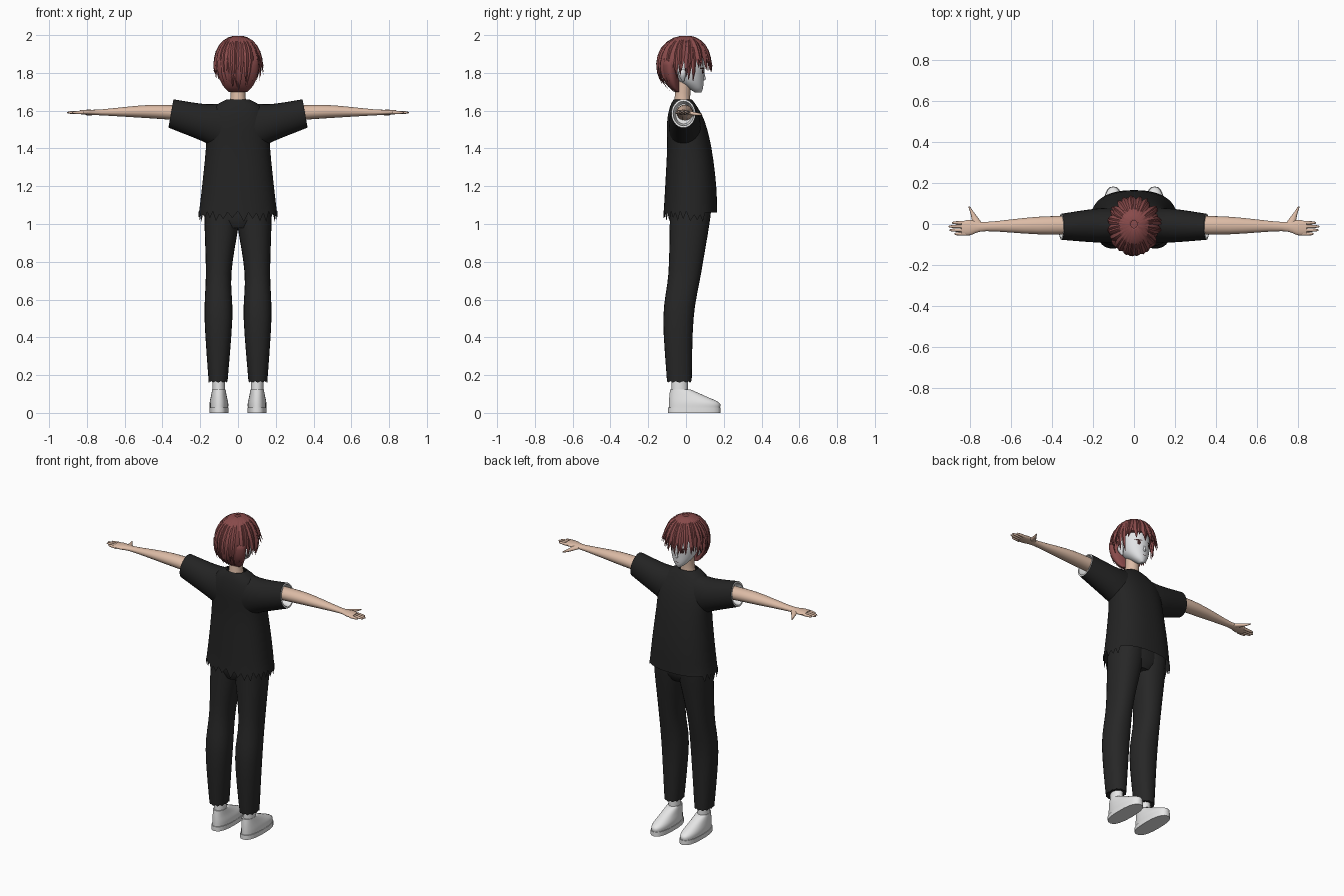
import bpy, bmesh, math, random
from mathutils import Vector

random.seed(4)
if "Cube" in bpy.data.objects:
    bpy.data.objects.remove(bpy.data.objects["Cube"])


def material(name, red, green, blue):
    mat = bpy.data.materials.new(name)
    mat.use_nodes = True
    mat.diffuse_color = (red, green, blue, 1)
    shader = mat.node_tree.nodes["Principled BSDF"]
    shader.inputs["Base Color"].default_value = mat.diffuse_color
    shader.inputs["Roughness"].default_value = .8
    return mat


SHIRT = material("black_cloth", .017, .017, .017)
TROUSERS = material("dark_trouser_cloth", .02, .02, .02)
SKIN = material("warm_skin", .72, .5, .38)
PALE = material("pale_face", .75, .76, .78)
WHITE = material("white_leather", .8, .8, .8)
HAIR = material("dull_red_hair", .25, .07, .07)
EYE = material("dark_eye", .04, .015, .015)


def finish(name, bm, mat, angle=50):
    bmesh.ops.recalc_face_normals(bm, faces=bm.faces[:])
    mesh = bpy.data.meshes.new(name)
    bm.to_mesh(mesh)
    bm.free()
    mesh.materials.append(mat)
    part = bpy.data.objects.new(name, mesh)
    bpy.context.collection.objects.link(part)
    bpy.ops.object.select_all(action='DESELECT')
    part.select_set(True)
    bpy.context.view_layer.objects.active = part
    bpy.ops.object.shade_smooth_by_angle(angle=math.radians(angle))
    return part


def smooth_rows(rows, steps):
    """Spline through the key rows, so that a few of them give a soft outline."""
    result = []
    last = len(rows) - 1
    for k in range(last):
        keys = rows[max(k - 1, 0)], rows[k], rows[k + 1], rows[min(k + 2, last)]
        for i in range(steps):
            t = i / steps
            result.append([b + t / 2 * (c - a + t * (2 * a - 5 * b + 4 * c - d + t * (3 * (b - c) + d - a)))
                           for a, b, c, d in zip(*keys)])
    return result + [rows[last]]


def bridge(bm, rings, caps=(True, True)):
    for low, high in zip(rings, rings[1:]):
        for i in range(len(low)):
            bm.faces.new((low[i - 1], low[i], high[i], high[i - 1]))
    for ring, cap in zip((rings[0], rings[-1]), caps):
        if cap:
            bm.faces.new(ring)


def loft(name, mat, rows, axis="z", sides=24, mirror=1, power=1, steps=4, caps=(True, True), warp=None):
    """Oval rings along an axis; a row is (height, a_min, a_max, b_min, b_max)."""
    bm = bmesh.new()
    rings = []
    for h, a_min, a_max, b_min, b_max in smooth_rows(rows, steps):
        ring = []
        for i in range(sides):
            c, s = math.cos(math.tau * i / sides), math.sin(math.tau * i / sides)
            a = (a_min + a_max + (a_max - a_min) * math.copysign(abs(c) ** power, c)) / 2
            b = (b_min + b_max + (b_max - b_min) * math.copysign(abs(s) ** power, s)) / 2
            co = Vector({"z": (a, b, h), "x": (h, a, b), "y": (a, h, b)}[axis])
            if warp:
                warp(co, i, not rings)
            co.x *= mirror
            ring.append(bm.verts.new(co))
        rings.append(ring)
    bridge(bm, rings, caps)
    return finish(name, bm, mat)


def centred(*rows):
    """Rows (height, half_width, back, front), symmetric about x = 0."""
    return [(h, -w, w, back, front) for h, w, back, front in rows]


def torn_hem(co, i, first):
    if first and co.y > .1:
        co.z = 1.06
    elif first:
        co.z += i % 2 * .035 + random.uniform(-.02, .005)


def frayed_cuff(co, i, first):
    if first:
        co.z += i % 2 * .008


def slanted_opening(co, i, first):
    co.x -= co.x * (co.z - 1.58) / 2


# Shirt body and trouser seat
loft("shirt_body", SHIRT, centred(
    (1.03, .21, -.12, .165), (1.2, .19, -.11, .16), (1.4, .17, -.1, .135),
    (1.54, .165, -.1, .1), (1.62, .125, -.085, .06), (1.66, .06, -.065, .03)),
    sides=60, power=.85, steps=3, caps=(False, False), warp=torn_hem)
loft("trouser_seat", TROUSERS, centred((.98, .1, -.07, .1), (1.03, .17, -.085, .125), (1.12, .17, -.085, .135)))

for side, m in (("left", 1), ("right", -1)):
    # Sleeve and its pale lining
    opening = (.355, -.077, .05, 1.51, 1.66)
    loft(side + "_sleeve", SHIRT,
         [(.07, -.09, .08, 1.38, 1.64), (.18, -.09, .075, 1.44, 1.635), opening],
         "x", 28, m, caps=(True, False), warp=slanted_opening)
    loft(side + "_sleeve_lining", WHITE,
         [opening, (.356, -.068, .042, 1.52, 1.65), (.3, -.055, .03, 1.53, 1.635)],
         "x", 28, m, steps=1, caps=(False, True), warp=slanted_opening)

    # Arm with palm
    loft(side + "_arm", SKIN, [
        (.25, -.05, .04, 1.545, 1.625), (.47, -.05, .035, 1.56, 1.63), (.72, -.035, .01, 1.575, 1.607),
        (.8, -.055, .02, 1.578, 1.605), (.84, -.052, .012, 1.582, 1.602)], "x", 20, m)

    # Fingers, the middle ones longest
    for f, finger in enumerate(("little", "ring", "middle", "index")):
        y, reach = .018 * f - .048, .085 - .01 * (f - 1.7) ** 2
        rows = []
        for t in (0, .5, .8, .95, 1):
            r = .002 + .007 * math.sqrt(1 - t ** 3)
            rows.append((.82 + t * reach, y - r, y + r, 1.59 - r, 1.59 + r))
        loft(f"{side}_{finger}_finger", SKIN, rows, "x", 8, m, steps=1)
    loft(side + "_thumb", SKIN, [
        (-.01, .73, .785, 1.58, 1.604), (.05, .775, .797, 1.574, 1.592), (.085, .8, .808, 1.576, 1.584)],
        "y", 10, m)

    # Trouser leg
    loft(side + "_trouser_leg", TROUSERS, [
        (.16, .056, .155, -.1, .03), (.5, .03, .177, -.12, .04), (.74, .035, .17, -.093, .08),
        (1, -.004, .177, -.086, .124), (1.1, -.01, .175, -.086, .135)],
        mirror=m, power=.88, warp=frayed_cuff)

    # Shoe, sole and sock
    loft(side + "_sole", WHITE, [(0, .05, .152, -.095, .183), (.028, .05, .152, -.095, .183)],
         mirror=m, power=.8, steps=1)
    loft(side + "_shoe", WHITE, [
        (.025, .052, .15, -.09, .18), (.055, .052, .15, -.09, .175),
        (.09, .06, .143, -.088, .1), (.125, .066, .136, -.084, .022)], mirror=m, power=.88)
    loft(side + "_sock", WHITE, [(.1, .068, .135, -.076, .01), (.2, .07, .135, -.076, .01)], mirror=m, steps=1)

    # Ear
    loft(side + "_ear", PALE, [
        (1.755, .07, .08, -.02, -.01), (1.79, .07, .1, -.04, 0), (1.82, .07, .095, -.035, 0)],
        sides=10, mirror=m)

# Neck, head and nose
loft("neck", SKIN, centred((1.61, .055, -.066, .03), (1.67, .04, -.06, .022), (1.77, .042, -.05, .03)))
head = loft("head", PALE, centred(
    (1.695, .01, .05, .08), (1.72, .04, .01, .09), (1.77, .072, -.06, .094),
    (1.85, .087, -.1, .098), (1.93, .07, -.09, .08), (1.97, .03, -.04, .035)), sides=32)
loft("nose", PALE, centred((1.758, .004, .085, .092), (1.766, .009, .08, .106), (1.81, .003, .08, .095)),
     sides=10, steps=1)


# Painted face details wrapped on the head
def face_mark(name, x, z, half_width, half_height):
    bm = bmesh.new()
    bmesh.ops.create_grid(bm, x_segments=6, y_segments=6, size=1)
    for v in bm.verts:
        u, t = v.co.x, v.co.y
        v.co = (x + half_width * u * math.sqrt(1 - t * t / 2), .12, z + half_height * t * math.sqrt(1 - u * u / 2))
    wrap = finish(name, bm, EYE).modifiers.new("wrap", 'SHRINKWRAP')
    wrap.target = head
    wrap.wrap_method = 'PROJECT'
    wrap.wrap_mode = 'ABOVE_SURFACE'
    wrap.offset = .002
    wrap.use_project_y = True
    wrap.use_negative_direction = True
    wrap.use_positive_direction = False


for side, m in (("left", 1), ("right", -1)):
    face_mark(side + "_iris", m * .036, 1.808, .009, .013)
    face_mark(side + "_lashes", m * .038, 1.824, .021, .004)
face_mark("mouth", 0, 1.735, .011, .0015)


# Hair outline: an egg, deeper at the back than at the front
def hair_size(z):
    spread = math.sqrt(max(1 - ((z - 1.84) / .157) ** 2, .001))
    return .122 * spread, .148 * spread, .126 * spread


# Hair cap, open over the face
cap_rows = []
for k in range(15):
    z = 1.7 + .02 * k
    width, back, front = hair_size(z)
    cap_rows.append((z, .9 * width, -.9 * back, .88 * front if z > 1.87 else -.035))
loft("hair_cap", HAIR, centred(*cap_rows), sides=32, steps=1)

# Pointed hair locks combed down from the crown
bm = bmesh.new()
for layer, (count, scale) in enumerate(((34, .97), (30, 1.02))):
    for i in range(count):
        angle = math.tau * (i + layer / 2) / count + random.uniform(-.06, .06)
        facing = math.sin(angle)
        if facing > .35:
            tip = 1.825
        elif facing > -.25:
            tip = 1.775 + .03 * layer
        else:
            tip = 1.775 + .08 * facing + .03 * layer
        tip += random.uniform(-.025, .03)
        lean = random.uniform(-.16, .16)
        flick = random.uniform(0, .14)
        rings = []
        for k in range(8):
            t = k / 7
            a = angle + lean * t * t
            z = 1.995 - (1.995 - tip) * t ** 1.6
            width, back, front = hair_size(z)
            reach = scale + flick * t ** 8
            depth = front if facing > 0 else back
            p = Vector((width * math.cos(a) * reach, depth * math.sin(a) * reach, z))
            taper = .03 + math.sin(math.pi * (.1 + .9 * t)) ** .7
            across = Vector((-math.sin(a), math.cos(a), 0)) * .017 * taper
            out = Vector((math.cos(a), math.sin(a), .3)) * .008 * taper
            rings.append([bm.verts.new(q) for q in (p - across, p + out, p + across, p - out)])
        bridge(bm, rings)
finish("hair_locks", bm, HAIR, 35)
